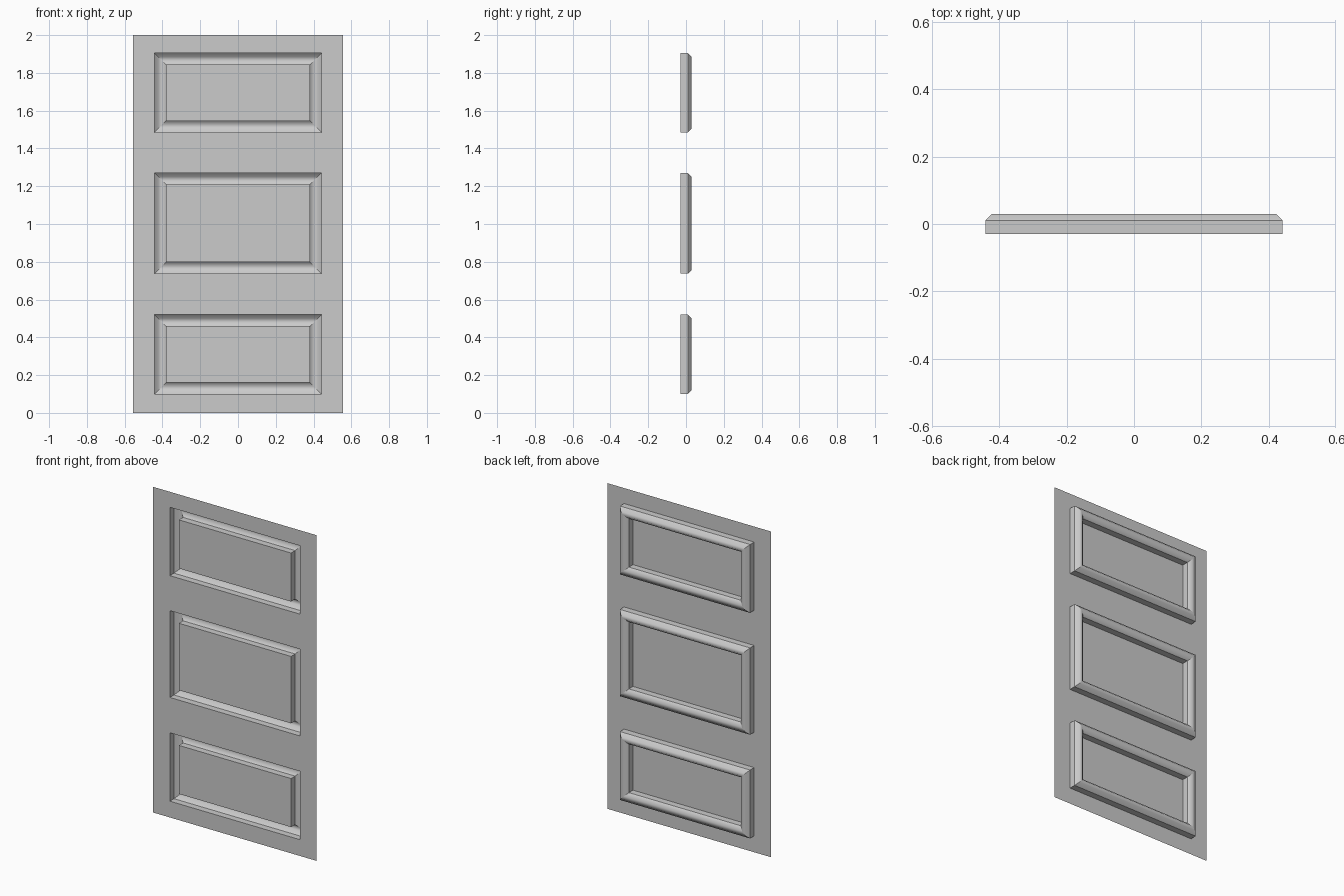
import bpy, bmesh

if "Cube" in bpy.data.objects:
    bpy.data.objects.remove(bpy.data.objects["Cube"])

HALF_W, HEIGHT = 0.555, 2.0      # door sheet
OPEN_X = 0.442                   # half width of the pressed panels
FRONT = -0.03                    # plane of the thin sheet
PANELS = [("lower", 0.10, 0.52), ("middle", 0.737, 1.27), ("upper", 1.485, 1.905)]
# moulding section: (inset from the outer edge, y), pressed backwards
PROFILE = [(0, FRONT), (0, 0.01), (0.02, 0.03), (0.041, 0.03), (0.061, 0.01), (0.061, FRONT)]
SHARP_RINGS = (0, 1, 4, 5)       # crown between rings 1 and 4 stays smooth


def finish(name, bm):
    mesh = bpy.data.meshes.new(name)
    bm.to_mesh(mesh)
    bm.free()
    obj = bpy.data.objects.new(name, mesh)
    bpy.context.collection.objects.link(obj)
    return obj


def rect(bm, x0, x1, z0, z1, y=FRONT):
    return [bm.verts.new(p) for p in ((x0, y, z0), (x1, y, z0), (x1, y, z1), (x0, y, z1))]


# flat sheet with three openings
bm = bmesh.new()
edges = [0] + [z for _, a, b in PANELS for z in (a, b)] + [HEIGHT]
xs = [-HALF_W, -OPEN_X, OPEN_X, HALF_W]
for row, (z0, z1) in enumerate(zip(edges, edges[1:])):
    for col, (x0, x1) in enumerate(zip(xs, xs[1:])):
        if not (row % 2 and col == 1):
            bm.faces.new(rect(bm, x0, x1, z0, z1))
bmesh.ops.remove_doubles(bm, verts=bm.verts, dist=1e-5)
finish("door_sheet", bm)

# pressed moulding with its flat centre, one per opening
for label, z0, z1 in PANELS:
    bm = bmesh.new()
    rings = [rect(bm, -OPEN_X + d, OPEN_X - d, z0 + d, z1 - d, y) for d, y in PROFILE]
    for a, b in zip(rings, rings[1:]):
        for i in range(4):
            j = (i + 1) % 4
            f = bm.faces.new((a[i], a[j], b[j], b[i]))
            f.smooth = True
            bm.edges.get((a[i], b[i])).smooth = False   # mitred corners
    bm.faces.new(rings[-1])
    for k in SHARP_RINGS:
        for i in range(4):
            bm.edges.get((rings[k][i], rings[k][(i + 1) % 4])).smooth = False
    finish(label + "_panel", bm)
